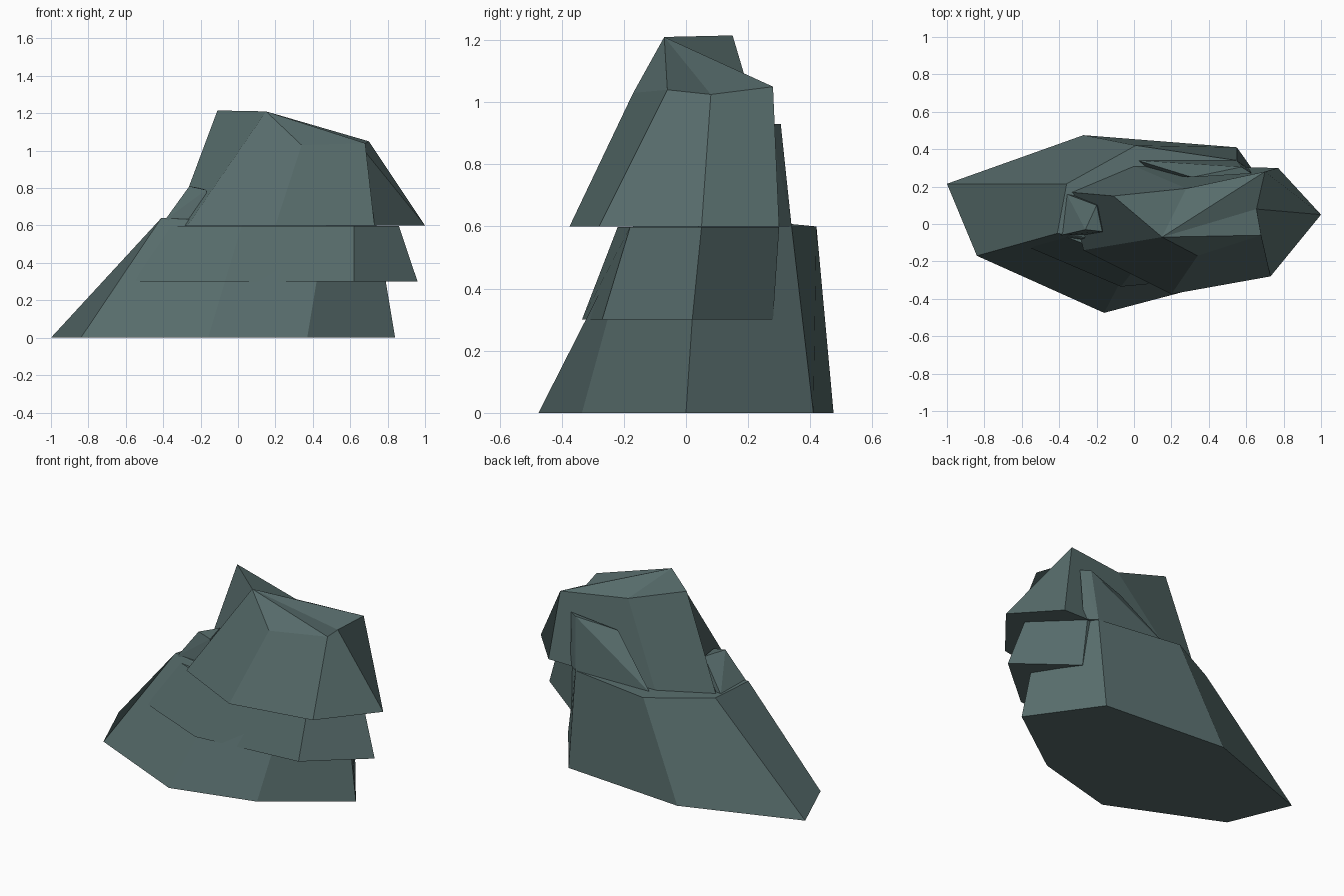
import bpy, bmesh

if "Cube" in bpy.data.objects:
    bpy.data.objects.remove(bpy.data.objects["Cube"])

stone = bpy.data.materials.new("grey_green_stone")
stone.diffuse_color = (0.095, 0.15, 0.148, 1)
stone.use_nodes = True
stone.node_tree.nodes["Principled BSDF"].inputs["Base Color"].default_value = stone.diffuse_color


def finish(name, bm):
    bmesh.ops.recalc_face_normals(bm, faces=bm.faces)
    mesh = bpy.data.meshes.new(name)
    bm.to_mesh(mesh)
    bm.free()
    mesh.materials.append(stone)
    obj = bpy.data.objects.new(name, mesh)
    bpy.context.collection.objects.link(obj)
    return obj


def tier(name, lower, upper):
    """Faceted slab: two matching outlines joined by side faces and capped."""
    bm = bmesh.new()
    a = [bm.verts.new(p) for p in lower]
    b = [bm.verts.new(p) for p in upper]
    n = len(a)
    for i in range(n):
        j = (i + 1) % n
        bm.faces.new((a[i], a[j], b[j], b[i]))
    bm.faces.new(a[::-1])
    for i in range(1, n - 1):          # cap fans out from the first corner
        bm.faces.new((b[0], b[i], b[i + 1]))
    return finish(name, bm)


def hull(name, points):
    bm = bmesh.new()
    for p in points:
        bm.verts.new(p)
    res = bmesh.ops.convex_hull(bm, input=bm.verts)
    loose = [v for v in bm.verts if not v.link_faces]
    bmesh.ops.delete(bm, geom=loose, context='VERTS')
    return finish(name, bm)


def at(z, outline):
    return [(x, y, z) for x, y in outline]


# Wide foot of the rock, with a long slope on the left
tier("base_rock",
     at(0, [(-.84, -.17), (-.16, -.475), (.37, -.335), (.84, 0),
            (.55, .41), (-.27, .475), (-1, .215)]),
     [(-.41, -.05, .64), (.02, -.13, .6), (.47, -.17, .6), (.74, .04, .6),
      (.55, .34, .6), (.01, .42, .6), (-.36, .215, .62)])

# Overhanging ledge at the front and right
tier("middle_ledge",
     at(.3, [(-.55, -.13), (-.07, -.335), (.62, -.27), (.96, .02), (.62, .28), (0, .2)]),
     at(.598, [(-.41, -.05), (.02, -.22), (.62, -.18), (.86, .05), (.6, .3), (-.1, .2)]))

# Top block with a peak on the left and a lower shoulder on the right
tier("top_rock",
     at(.6, [(-.27, -.14), (.2, -.375), (.73, -.28), (1, .05),
             (.77, .3), (0, .31), (-.34, .17)]),
     [(.15, -.07, 1.21), (.34, -.17, 1.03), (.68, -.06, 1.04), (.655, .08, 1.025),
      (.70, .28, 1.05), (.28, .19, 1.08), (-.11, .15, 1.215)])

# Thin slab leaning on the back
hull("back_slab",
     [(.02, .34, .6), (.55, .34, .6), (.62, .29, .6), (.1, .27, .6),
      (.575, .305, .93), (.63, .27, .93), (.31, .25, .89)])

# Small spur on the left shoulder
hull("left_spur",
     [(-.39, -.06, .63), (-.36, .16, .62), (-.26, -.03, .81), (-.17, -.04, .79),
      (-.2, .1, .8), (-.15, -.06, .6), (-.15, .12, .6)])
